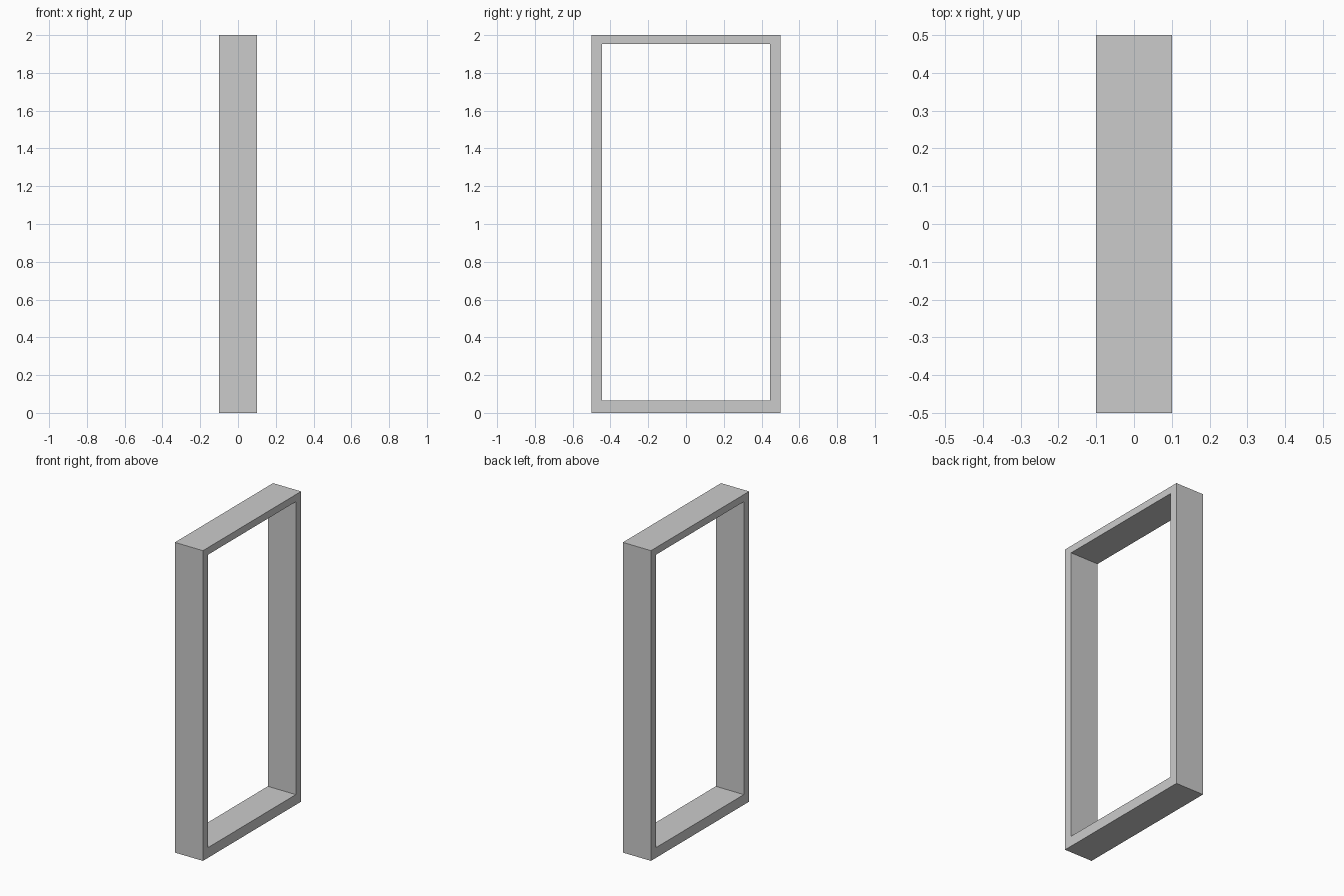
import bpy, bmesh

if "Cube" in bpy.data.objects:
    bpy.data.objects.remove(bpy.data.objects["Cube"])

HALF_DEPTH = 0.10


def rectangle(bm, half_width, bottom, top):
    """Closed rectangular loop in the back plane, facing along x."""
    corners = [(-half_width, bottom), (half_width, bottom),
               (half_width, top), (-half_width, top)]
    return [bm.verts.new((-HALF_DEPTH, y, z)) for y, z in corners]


# Frame face: ring between the outer outline and the opening
bm = bmesh.new()
outer = rectangle(bm, 0.50, 0.0, 2.0)
inner = rectangle(bm, 0.446, 0.066, 1.954)
for i in range(4):
    j = (i + 1) % 4
    bm.faces.new((outer[i], outer[j], inner[j], inner[i]))

# Extrude the ring through the depth of the frame, keeping the back face
result = bmesh.ops.extrude_face_region(bm, geom=bm.faces[:], use_keep_orig=True)
moved = [g for g in result["geom"] if isinstance(g, bmesh.types.BMVert)]
bmesh.ops.translate(bm, verts=moved, vec=(2 * HALF_DEPTH, 0, 0))
bmesh.ops.recalc_face_normals(bm, faces=bm.faces[:])

mesh = bpy.data.meshes.new("door_frame")
bm.to_mesh(mesh)
bm.free()
frame = bpy.data.objects.new("door_frame", mesh)
bpy.context.collection.objects.link(frame)
